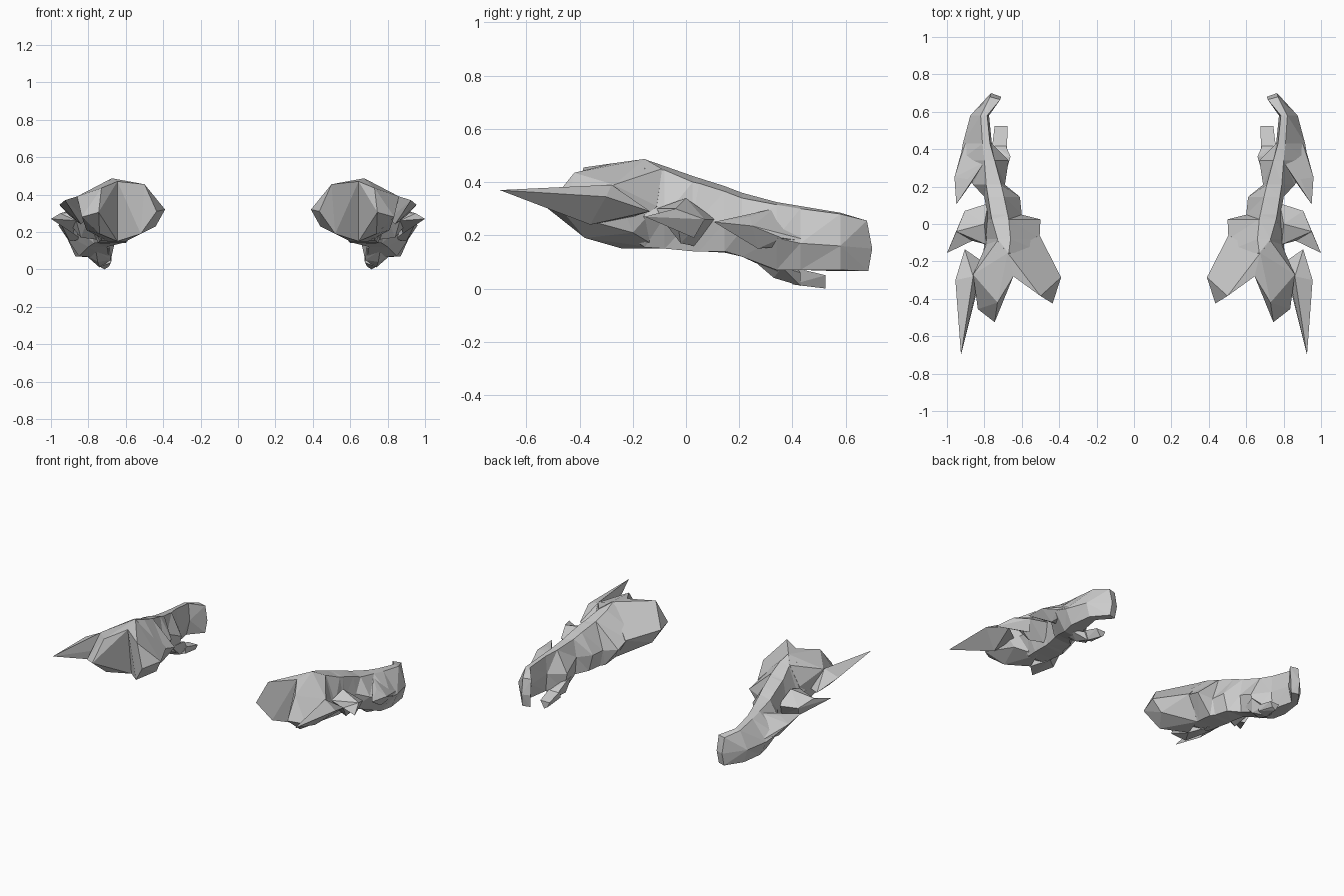
import bpy, bmesh


def finish(name, bm):
    """Turn a bmesh into a flat-shaded part mirrored across x = 0."""
    bmesh.ops.recalc_face_normals(bm, faces=bm.faces)
    mesh = bpy.data.meshes.new(name)
    bm.to_mesh(mesh)
    bm.free()
    obj = bpy.data.objects.new(name, mesh)
    bpy.context.collection.objects.link(obj)
    mirror = obj.modifiers.new("mirror", 'MIRROR')
    mirror.use_axis[0] = True
    mirror.use_mirror_merge = False


def hull(name, points):
    """Faceted part from its corner points."""
    bm = bmesh.new()
    for p in points:
        bm.verts.new(p)
    res = bmesh.ops.convex_hull(bm, input=bm.verts)
    junk = [v for v in set(res["geom_interior"] + res["geom_unused"])
            if isinstance(v, bmesh.types.BMVert)]
    bmesh.ops.delete(bm, geom=junk, context='VERTS')
    finish(name, bm)


def loft(name, stations):
    """Skin a row of (y, [(x, z), ...]) cross-sections."""
    bm = bmesh.new()
    rings = [[bm.verts.new((x, y, z)) for x, z in ring] for y, ring in stations]
    for a, b in zip(rings, rings[1:]):
        n = len(a)
        for i in range(n):
            j = (i + 1) % n
            bm.faces.new((a[i], a[j], b[j], b[i]))
    bm.faces.new(rings[0])
    bm.faces.new(rings[-1])
    bmesh.ops.triangulate(bm, faces=bm.faces)
    finish(name, bm)


# Curved main body: inner bottom, inner side, two ridge points, outer side, outer bottom
loft("curved_body", [
    (0.58, [(.80, .065), (.775, .17), (.785, .285), (.82, .28), (.875, .16), (.85, .07)]),
    (0.43, [(.77, .07), (.76, .19), (.77, .31), (.81, .30), (.915, .17), (.87, .07)]),
    (0.34, [(.69, .06), (.67, .18), (.745, .325), (.80, .315), (.93, .19), (.85, .07)]),
    (0.21, [(.70, .12), (.69, .24), (.71, .36), (.79, .34), (.86, .22), (.80, .12)]),
    (0.145, [(.64, .135), (.61, .25), (.695, .385), (.78, .365), (.80, .25), (.77, .14)]),
    (0.05, [(.62, .14), (.60, .25), (.675, .415), (.765, .395), (.785, .26), (.75, .14)]),
    (0.025, [(.60, .14), (.50, .27), (.67, .423), (.76, .40), (.785, .26), (.75, .14)]),
    (-0.08, [(.60, .15), (.505, .30), (.66, .46), (.73, .445), (.80, .27), (.74, .15)]),
    (-0.155, [(.60, .155), (.48, .31), (.67, .486), (.74, .45), (.805, .27), (.73, .155)]),
    (-0.22, [(.63, .19), (.55, .31), (.66, .42), (.74, .40), (.78, .28), (.73, .20)]),
])

# Slanted end of the curved body
hull("curved_body_tip", [
    (.80, .58, .065), (.775, .58, .17), (.785, .58, .285), (.82, .58, .28),
    (.875, .58, .16), (.85, .58, .07), (.715, .665, .255), (.77, .68, .255),
    (.71, .68, .15), (.765, .70, .15), (.72, .67, .065), (.77, .685, .065)])

# Two flared front lobes that leave a notch between them
hull("inner_front_lobe", [
    (.39, -.285, .32), (.435, -.425, .31), (.50, -.385, .455), (.645, -.28, .47),
    (.675, -.155, .487), (.505, -.06, .30), (.52, -.37, .19), (.645, -.24, .15),
    (.60, -.10, .15), (.44, -.26, .23)])
hull("outer_front_lobe", [
    (.745, -.525, .305), (.73, -.42, .435), (.645, -.28, .47), (.675, -.155, .487),
    (.73, -.09, .45), (.86, -.27, .39), (.835, -.455, .28), (.74, -.38, .19),
    (.645, -.24, .15), (.81, -.20, .21), (.70, -.10, .15), (.79, -.11, .31)])

# Outer spikes, all sweeping toward the front
hull("long_front_spike", [
    (.925, -.70, .37), (.86, -.28, .39), (.955, -.30, .345), (.905, -.135, .29),
    (.84, -.36, .24), (.81, -.20, .27)])
hull("middle_spike", [
    (1.0, -.155, .27), (.95, -.04, .30), (.905, .07, .26), (.865, -.09, .26),
    (.88, .03, .19)])
hull("middle_spike_base", [
    (.78, .11, .26), (.79, -.11, .30), (.80, 0, .34), (.905, .07, .26),
    (.95, -.04, .30), (.865, -.09, .26), (.84, -.02, .17), (.76, .03, .16)])
hull("rear_spike", [
    (.95, .105, .25), (.96, .25, .235), (.89, .24, .27), (.93, .36, .19),
    (.80, .33, .30), (.88, .50, .17), (.84, .26, .16), (.90, .27, .15)])

# Small claw under the rear of the body
hull("lower_claw_base", [
    (.66, .36, .14), (.69, .26, .13), (.76, .26, .10), (.82, .36, .08),
    (.68, .34, .05), (.75, .33, .04), (.74, .43, .01), (.69, .43, .06),
    (.765, .43, .06)])
hull("lower_claw_tip", [
    (.68, .40, .08), (.76, .40, .08), (.68, .40, .035), (.74, .40, .015),
    (.675, .525, .05), (.745, .525, .05), (.69, .525, .015), (.715, .525, 0)])
